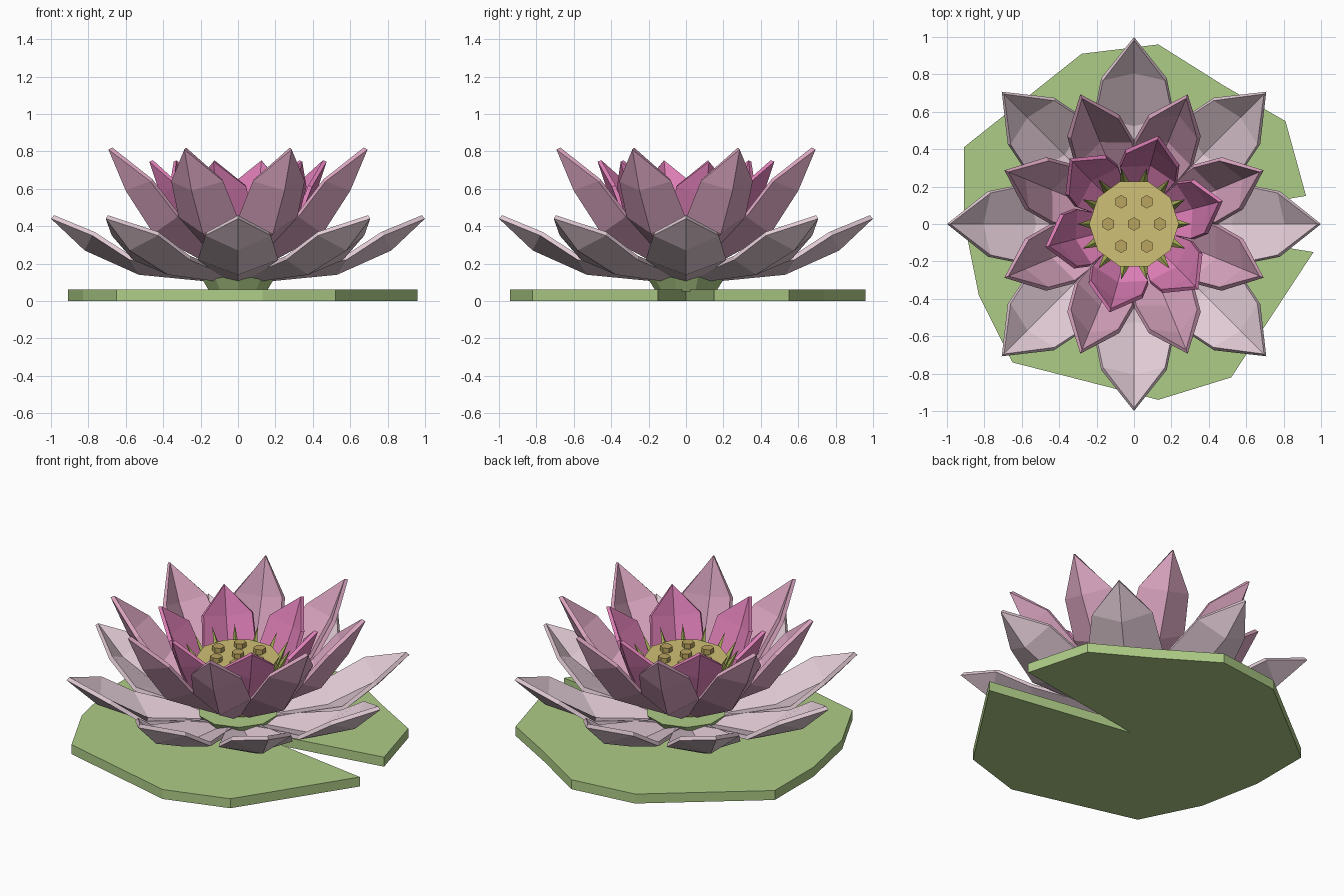
import bpy, bmesh, math
from mathutils import Vector, Matrix

cube = bpy.data.objects.get("Cube")
if cube:
    bpy.data.objects.remove(cube, do_unlink=True)


def material(name, *rgb):
    # sRGB bytes to linear colour
    lin = [((c / 255 + 0.055) / 1.055) ** 2.4 for c in rgb] + [1.0]
    m = bpy.data.materials.new(name)
    m.use_nodes = True
    m.diffuse_color = lin
    bsdf = next(n for n in m.node_tree.nodes if n.type == 'BSDF_PRINCIPLED')
    bsdf.inputs["Base Color"].default_value = lin
    return m


LEAF = material("leaf green", 174, 204, 135)
PALE = material("pale pink", 226, 203, 213)
PINK = material("mid pink", 219, 166, 193)
DEEP = material("deep pink", 221, 126, 182)
GOLD = material("pod yellow", 208, 192, 118)
SEED = material("seed brown", 186, 163, 96)
OLIVE = material("stamen olive", 168, 178, 88)


def add_object(name, mesh, mat=None):
    if mat:
        mesh.materials.append(mat)
    ob = bpy.data.objects.new(name, mesh)
    bpy.context.collection.objects.link(ob)
    return ob


def from_bmesh(name, bm, mat):
    bmesh.ops.recalc_face_normals(bm, faces=bm.faces)
    mesh = bpy.data.meshes.new(name)
    bm.to_mesh(mesh)
    bm.free()
    return add_object(name, mesh, mat)


def add_cone(bm, start, end, r1, r2, sides, turn=0.0):
    a, b = Vector(start), Vector(end)
    rot = (b - a).to_track_quat('Z', 'Y').to_matrix().to_4x4()
    place = Matrix.Translation((a + b) / 2) @ rot @ Matrix.Rotation(turn, 4, 'Z')
    bmesh.ops.create_cone(bm, cap_ends=True, segments=sides, radius1=r1,
                          radius2=r2, depth=(b - a).length, matrix=place)


def polar(radius, angle, z):
    return (radius * math.cos(angle), radius * math.sin(angle), z)


def petal_ring(name, mat, count, start, thick, stations, tip):
    """Stations: keel radius, keel z, half width, edge radius, edge z."""
    verts, faces = [], []
    for kr, kz, w, er, ez in stations:
        verts += [(er, -w, ez), (kr, 0, kz), (er, w, ez)]
    for i in range(0, 3 * len(stations) - 3, 3):
        faces += [(i, i + 3, i + 4, i + 1), (i + 1, i + 4, i + 5, i + 2)]
    t = len(verts)
    verts.append((tip[0], 0, tip[1]))
    faces += [(t - 3, t, t - 2), (t - 2, t, t - 1)]
    mesh = bpy.data.meshes.new(name)
    mesh.from_pydata(verts, [], faces)
    mesh.materials.append(mat)
    for k in range(count):
        ob = add_object(f"{name}_{k + 1}", mesh)
        ob.rotation_euler.z = math.radians(start + 360 * k / count)
        mod = ob.modifiers.new("thickness", 'SOLIDIFY')
        mod.thickness = thick
        mod.offset = 1


# Notched lily pad
outline = [(0.02, 0), (0.92, 0.15), (0.81, 0.55), (0.48, 0.74), (0.13, 0.96),
           (-0.28, 0.91), (-0.91, 0.41), (-0.91, 0.02), (-0.83, -0.38),
           (-0.65, -0.74), (0.13, -0.94), (0.52, -0.82), (0.96, -0.15)]
bm = bmesh.new()
base = bm.faces.new([bm.verts.new((x, y, 0)) for x, y in outline])
top = bmesh.ops.extrude_face_region(bm, geom=[base], use_keep_orig=True)["geom"]
bmesh.ops.translate(bm, vec=(0, 0, 0.06),
                    verts=[g for g in top if isinstance(g, bmesh.types.BMVert)])
from_bmesh("lily_pad", bm, LEAF)

# Green cup under the flower
bm = bmesh.new()
add_cone(bm, (0, 0, 0.05), (0, 0, 0.17), 0.16, 0.235, 10)
from_bmesh("flower_cup", bm, LEAF)

# Three rings of petals
petal_ring("outer_petal", PALE, 8, 0, 0.025,
           [(0.12, 0.10, 0.08, 0.12, 0.12), (0.53, 0.14, 0.215, 0.58, 0.22),
            (0.82, 0.27, 0.175, 0.78, 0.35)], (1.0, 0.44))
petal_ring("middle_petal", PINK, 8, 22.5, 0.025,
           [(0.12, 0.17, 0.08, 0.10, 0.21), (0.49, 0.36, 0.17, 0.42, 0.45),
            (0.65, 0.59, 0.15, 0.57, 0.64)], (0.75, 0.81))
petal_ring("inner_petal", DEEP, 6, 14.5, 0.022,
           [(0.12, 0.20, 0.07, 0.10, 0.23), (0.34, 0.37, 0.16, 0.29, 0.42),
            (0.43, 0.57, 0.15, 0.37, 0.61)], (0.49, 0.745))

# Seed pod
bm = bmesh.new()
add_cone(bm, (0, 0, 0.18), (0, 0, 0.51), 0.12, 0.24, 10, math.pi / 2)
from_bmesh("seed_pod", bm, GOLD)

# Seeds: one in the middle and six around it
bm = bmesh.new()
spots = [(0, 0)] + [polar(0.137, k * math.pi / 3, 0)[:2] for k in range(6)]
for x, y in spots:
    add_cone(bm, (x, y, 0.50), (x, y, 0.54), 0.036, 0.036, 6)
from_bmesh("seeds", bm, SEED)

# Pointed stamens around the pod
bm = bmesh.new()
for k in range(14):
    a = 2 * math.pi * k / 14
    add_cone(bm, polar(0.23, a, 0.44), polar(0.305, a, 0.575), 0.024, 0.0, 4)
from_bmesh("stamens", bm, OLIVE)
